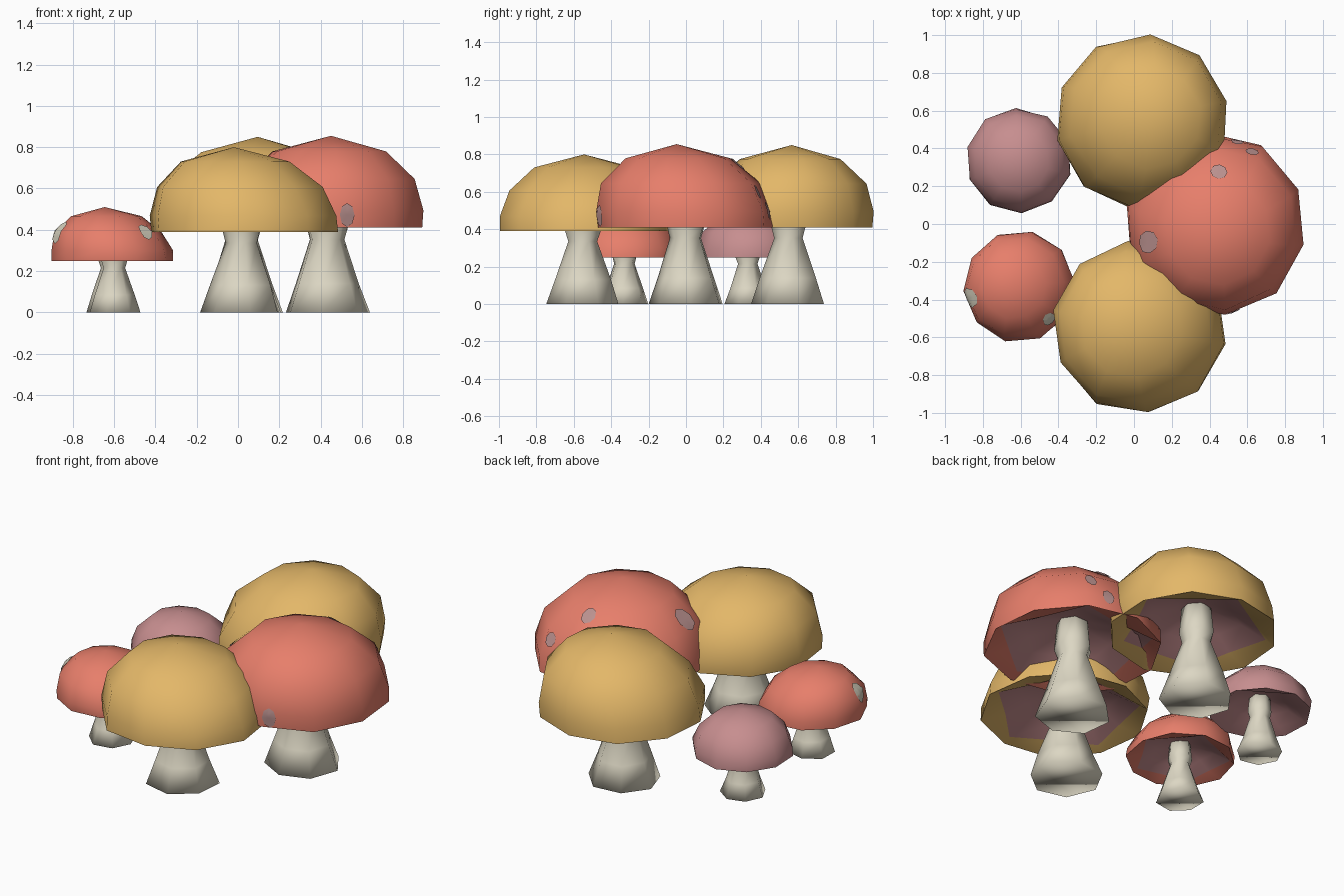
import bpy
import bmesh
import random
from math import cos, sin, tau, radians
from mathutils import Vector
from mathutils.bvhtree import BVHTree

random.seed(4)
cube = bpy.data.objects.get("Cube")
if cube:
    bpy.data.objects.remove(cube)


def material(name, rgb):
    mat = bpy.data.materials.new(name)
    mat.use_nodes = True
    mat.diffuse_color = (*rgb, 1)
    mat.node_tree.nodes["Principled BSDF"].inputs["Base Color"].default_value = (*rgb, 1)
    return mat


OCHRE = material("ochre cap", (0.77, 0.475, 0.14))
RED = material("coral red cap", (0.82, 0.215, 0.15))
PINK = material("dusty pink", (0.57, 0.27, 0.275))
STEM = material("cream stem", (0.72, 0.68, 0.55))
ROSE = material("rose grey spot", (0.52, 0.3, 0.29))


def finish(bm, name, mats, angle):
    mesh = bpy.data.meshes.new(name)
    bm.to_mesh(mesh)
    bm.free()
    for mat in mats:
        mesh.materials.append(mat)
    obj = bpy.data.objects.new(name, mesh)
    bpy.context.collection.objects.link(obj)
    bpy.ops.object.select_all(action="DESELECT")
    obj.select_set(True)
    bpy.context.view_layer.objects.active = obj
    bpy.ops.object.shade_smooth_by_angle(angle=radians(angle))


def ring(bm, centre, radius, sides, turn, jitter, pinch=1.0):
    verts = []
    for i in range(sides):
        a = tau * i / sides + turn
        r = radius * (1 + random.uniform(-jitter, jitter)) * (pinch if i % 2 else 1)
        verts.append(bm.verts.new(centre + Vector((cos(a) * r, sin(a) * r, 0))))
    return verts


def bridge(bm, low, high, index=0):
    n = len(low)
    for i in range(n):
        j = (i + 1) % n
        bm.faces.new((low[i], low[j], high[j], high[i])).material_index = index


# (radius, height) as fractions of the cap size
OUTER = [(0.99, 0), (0.99, 0.19), (0.88, 0.53), (0.58, 0.83)]
INNER = [(0.88, 0.07), (0.6, 0.22), (0.2, 0.36)]


def build_cap(name, centre, radius, height, lean, mat):
    bm = bmesh.new()
    turn = random.uniform(0, tau)
    lean = Vector(lean)

    def level(r, h, jitter, pinch=1.0):
        offset = Vector((lean.x * h, lean.y * h, h * height))
        return ring(bm, centre + offset, r * radius, 10, turn, jitter, pinch)

    # domed outside
    rings = [level(r, h, 0.02) for r, h in OUTER]
    for low, high in zip(rings, rings[1:]):
        bridge(bm, low, high)
    apex = bm.verts.new(centre + Vector((lean.x, lean.y, height)))
    top = rings[-1]
    for i in range(10):
        bm.faces.new((top[i], top[(i + 1) % 10], apex))
    # underside: shallow cap-coloured lip around a five-sided pink gill hollow
    lip, wall, gill = [level(r, h, 0.03, 0.8) for r, h in INNER]
    bridge(bm, lip, rings[0])
    bridge(bm, wall, lip, 1)
    bridge(bm, gill, wall, 1)
    bm.faces.new(list(reversed(gill))).material_index = 1
    tree = BVHTree.FromBMesh(bm)
    finish(bm, name, [mat, PINK], 60)
    return tree


def build_stem(name, foot, radius, height, neck):
    bm = bmesh.new()
    turn = random.uniform(0, tau)
    profile = [(radius, 0), (radius * 0.76, 0.34), (neck, 0.86), (neck * 1.2, 1), (neck * 1.05, 1.38)]
    rings = [ring(bm, foot + Vector((0, 0, h * height)), r, 7, turn, 0.03) for r, h in profile]
    for low, high in zip(rings, rings[1:]):
        bridge(bm, low, high)
    bm.faces.new(list(reversed(rings[0])))
    bm.faces.new(rings[-1])
    finish(bm, name, [STEM], 180)


def build_spot(name, tree, centre, mat, azimuth, point_radius, rise, size, stretch):
    # thin patch draped over the cap surface
    a = radians(azimuth)
    out = Vector((cos(a) * point_radius, sin(a) * point_radius, rise)).normalized()
    side = out.cross(Vector((0, 0, 1))).normalized()
    up = side.cross(out)
    bm = bmesh.new()

    def drape(offset):
        hit = tree.ray_cast(centre + out * 2 + offset, -out)[0]
        return bm.verts.new(hit + out * 0.007) if hit else None

    rings = [[drape((side * cos(tau * i / 8) + up * stretch * sin(tau * i / 8)) * size * k)
              for i in range(8)] for k in (0.5, 1)]
    mid = drape(Vector())
    for i in range(8):
        j = (i + 1) % 8
        inner, outer = rings
        for corners in ((mid, inner[i], inner[j]), (inner[i], outer[i], outer[j], inner[j])):
            if all(corners):
                bm.faces.new(corners)
    bm.normal_update()
    for face in bm.faces:
        if face.normal.dot(out) < 0:
            face.normal_flip()
    finish(bm, name, [mat], 60)


# name, cap centre, cap radius, cap height, apex lean, colour, foot xy, foot radius, neck radius,
# spots as (colour, azimuth, distance from axis, rise, size, stretch)
MUSHROOMS = [
    ("back_ochre", (0.035, 0.545, 0.41), 0.465, 0.44, (0.06, 0.02), OCHRE, (0.02, 0.55), 0.2, 0.08, []),
    ("front_ochre", (0.03, -0.545, 0.39), 0.463, 0.41, (-0.05, 0), OCHRE, (0.02, -0.55), 0.2, 0.08, []),
    ("big_red", (0.43, 0, 0.41), 0.485, 0.445, (0.02, -0.05), RED, (0.43, 0), 0.205, 0.085,
     [(ROSE, 86, 0.27, 0.33, 0.045, 1.1), (ROSE, 63, 0.43, 0.19, 0.035, 1.2),
      (ROSE, 75, 0.45, 0.09, 0.035, 1.4), (ROSE, 195, 0.36, 0.27, 0.06, 1.2),
      (ROSE, -78, 0.46, 0.06, 0.038, 1.5)]),
    ("small_red", (-0.605, -0.33, 0.25), 0.297, 0.26, (-0.04, 0), RED, (-0.6, -0.33), 0.13, 0.055,
     [(STEM, 193, 0.25, 0.13, 0.055, 1.1), (STEM, -48, 0.25, 0.15, 0.038, 1.2)]),
    ("small_pink", (-0.61, 0.335, 0.25), 0.28, 0.25, (0, 0), PINK, (-0.61, 0.33), 0.125, 0.055, []),
]

for name, centre, radius, height, lean, mat, foot, foot_radius, neck, spots in MUSHROOMS:
    centre = Vector(centre)
    tree = build_cap(name + "_cap", centre, radius, height, lean, mat)
    build_stem(name + "_stem", Vector((*foot, 0)), foot_radius, centre.z, neck)
    for number, spot in enumerate(spots, 1):
        build_spot(f"{name}_spot_{number}", tree, centre, *spot)
